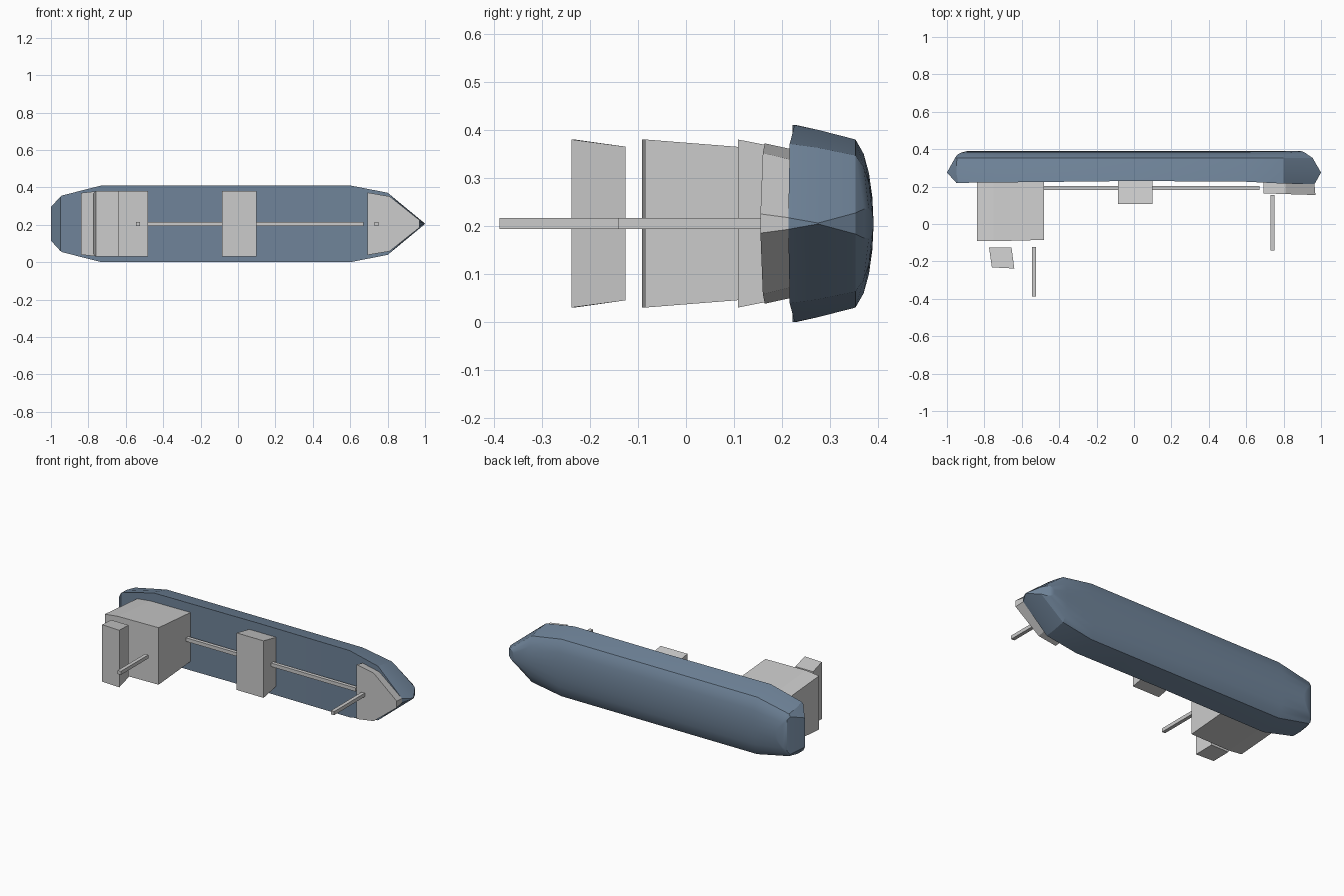
import bpy, bmesh

if "Cube" in bpy.data.objects:
    bpy.data.objects.remove(bpy.data.objects["Cube"])

ZC = 0.205  # centre plane of the beam


def make(name, verts, faces, mat=None):
    me = bpy.data.meshes.new(name)
    me.from_pydata(verts, [], faces)
    bm = bmesh.new()
    bm.from_mesh(me)
    bmesh.ops.remove_doubles(bm, verts=bm.verts, dist=1e-5)
    bmesh.ops.recalc_face_normals(bm, faces=bm.faces)
    bm.to_mesh(me)
    bm.free()
    ob = bpy.data.objects.new(name, me)
    bpy.context.collection.objects.link(ob)
    if mat:
        me.materials.append(mat)
    return ob


def prism(name, outer, inner):
    """Solid between two rings of (x, y, z offset) points."""
    n = len(outer)
    verts = [(x, y, ZC + z) for x, y, z in outer + inner]
    faces = [tuple(range(n)), tuple(range(n, 2 * n))]
    faces += [(i, (i + 1) % n, n + (i + 1) % n, n + i) for i in range(n)]
    return make(name, verts, faces)


def mirrored(half):
    """Close a half outline of (x, y, w) across the centre plane."""
    return half + [(x, y, -w) for x, y, w in reversed(half)]


def box(name, x0, x1, y0, y1, w0, w1):
    return prism(name, mirrored([(x0, y0, w0), (x1, y0, w0)]),
                 mirrored([(x0, y1, w1), (x1, y1, w1)]))


# Hull: levels from deck to keel (y, half width, stern x, stern width, bow x, bow width)
levels = [
    (0.222, 0.205, -0.950, 0.145, 0.965, 0.012),
    (0.275, 0.195, -1.000, 0.090, 1.000, 0.001),
    (0.353, 0.175, -0.957, 0.115, 0.955, 0.022),
    (0.370, 0.145, -0.945, 0.095, 0.930, 0.030),
    (0.381, 0.105, -0.925, 0.070, 0.915, 0.030),
    (0.388, 0.055, -0.900, 0.040, 0.900, 0.022),
    (0.390, 0.015, -0.890, 0.012, 0.890, 0.010),
]
sheer = [-0.002, -0.002, 0.0, 0.008, 0.004, -0.006, -0.009]
verts = []
for k, (y, w, sx, sw, bx, bw) in enumerate(levels):
    row = [(sx, sw), (max(sx + 0.01, -0.95), max(sw, 0.74 * w)), (-0.73, w),
           (0.0, w), (0.6, w), (0.8, 0.81 * w), (bx, bw)]
    for side in (1, -1):
        for (x, hw), s in zip(row, sheer):
            verts.append((x, y + (s if k == 0 else 0), ZC + side * hw))
N = 7
faces = []
for k in range(len(levels) - 1):
    a, b = k * 2 * N, (k + 1) * 2 * N
    for off in (0, N):
        for i in range(N - 1):
            faces.append((a + off + i, a + off + i + 1, b + off + i + 1, b + off + i))
    for i in (0, N - 1):  # transom and stem
        faces.append((a + i, b + i, b + N + i, a + N + i))
for base in (0, (len(levels) - 1) * 2 * N):  # deck and keel plates
    for i in range(N - 1):
        faces.append((base + i, base + i + 1, base + N + i + 1, base + N + i))
blue = bpy.data.materials.new("hull_blue")
blue.diffuse_color = (0.16, 0.23, 0.32, 1)
blue.use_nodes = True
blue.node_tree.nodes["Principled BSDF"].inputs["Base Color"].default_value = blue.diffuse_color
hull = make("hull", verts, faces, blue)
bpy.context.view_layer.objects.active = hull
hull.select_set(True)
bpy.ops.object.shade_smooth_by_angle(angle=0.42)

# Deckhouse at the stern, flaring towards its top
prism("deckhouse",
      mirrored([(-0.84, -0.092, 0.165), (-0.75, -0.092, 0.175), (-0.635, -0.089, 0.175), (-0.48, -0.085, 0.175)]),
      mirrored([(-0.84, 0.225, 0.140), (-0.75, 0.225, 0.150), (-0.635, 0.225, 0.150), (-0.48, 0.23, 0.150)]))

# Raked bridge block
prism("bridge",
      mirrored([(-0.760, -0.232, 0.175), (-0.640, -0.238, 0.175)]),
      mirrored([(-0.775, -0.126, 0.160), (-0.655, -0.126, 0.160)]))

# Midship block
box("midship_house", -0.085, 0.098, 0.108, 0.235, 0.175, 0.150)

# Raised foredeck
prism("foredeck",
      mirrored([(0.692, 0.164, 0.167), (0.81, 0.160, 0.147), (0.97, 0.155, 0.020)]),
      mirrored([(0.692, 0.232, 0.152), (0.81, 0.222, 0.132), (0.965, 0.215, 0.012)]))

# Deck pipe and masts
box("deck_pipe", -0.48, 0.672, 0.182, 0.204, 0.011, 0.011)
box("aft_mast", -0.546, -0.524, -0.388, -0.122, 0.011, 0.011)
box("fore_mast", 0.730, 0.752, -0.142, 0.156, 0.011, 0.011)
